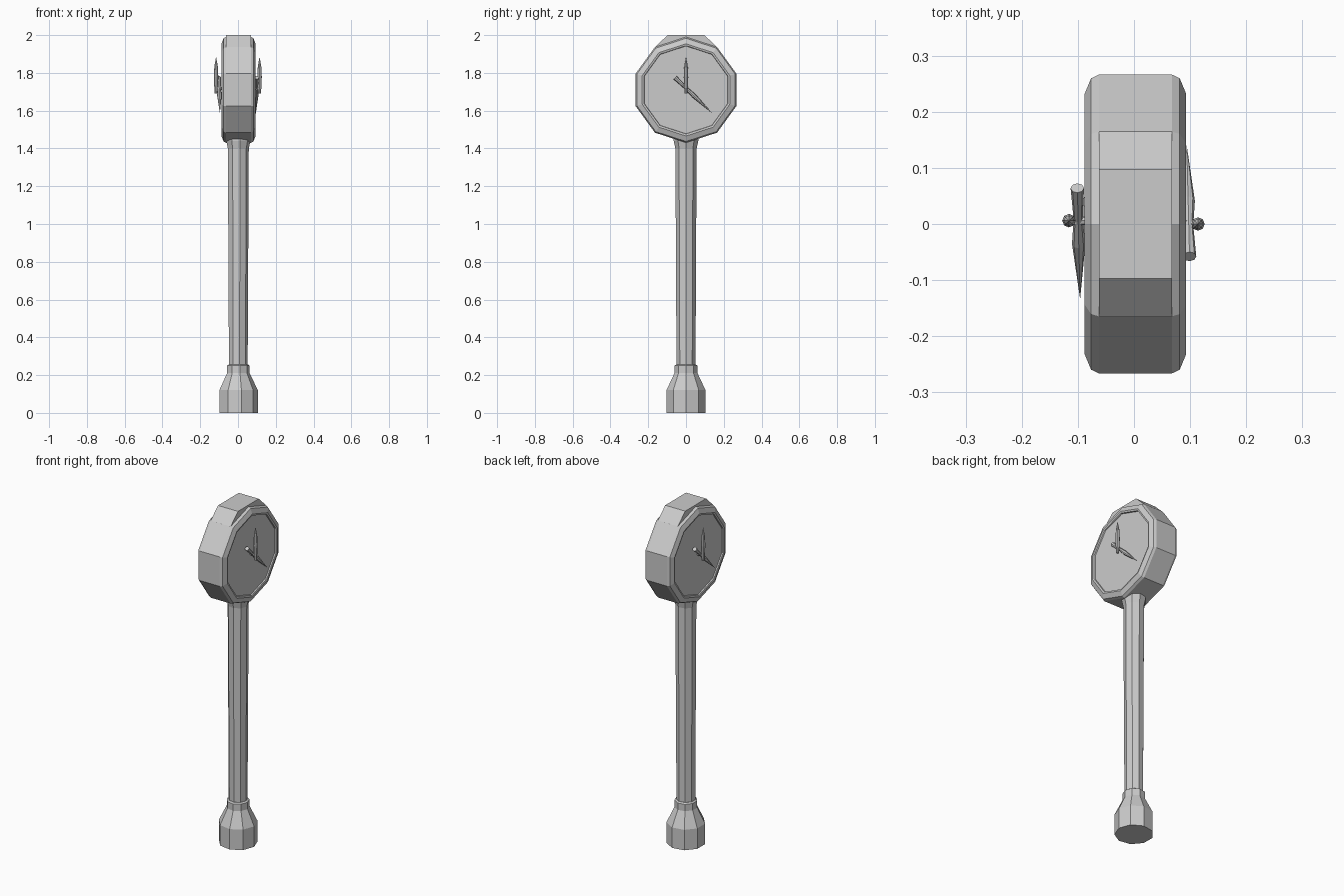
import bpy, bmesh, math
from mathutils import Vector, Matrix

if "Cube" in bpy.data.objects:
    bpy.data.objects.remove(bpy.data.objects["Cube"])

def lathe(name, profile, sides, phase=0.0, matrix=Matrix()):
    """Flat-sided solid from (radius, height) pairs along local z; ends are capped."""
    bm = bmesh.new()
    rings = []
    for r, h in profile:
        if r == 0:
            rings.append([bm.verts.new((0, 0, h))])
        else:
            angles = [phase + math.tau * i / sides for i in range(sides)]
            rings.append([bm.verts.new((r * math.cos(a), r * math.sin(a), h)) for a in angles])
    for a, b in zip(rings, rings[1:]):
        for i in range(sides):
            j = (i + 1) % sides
            quad = [a[i % len(a)], a[j % len(a)], b[j % len(b)], b[i % len(b)]]
            bm.faces.new(list(dict.fromkeys(quad)))
    for ring in (rings[0], rings[-1]):
        if len(ring) > 2:
            bm.faces.new(ring)
    return finish(name, bm, matrix)

def finish(name, bm, matrix=Matrix()):
    bmesh.ops.recalc_face_normals(bm, faces=bm.faces)
    bm.transform(matrix)
    mesh = bpy.data.meshes.new(name)
    bm.to_mesh(mesh)
    bm.free()
    obj = bpy.data.objects.new(name, mesh)
    bpy.context.collection.objects.link(obj)
    return obj

def spindle(name, start, end, stations, turn):
    """Tapered clock hand between two points; stations are (radius, fraction)."""
    start, end = Vector(start), Vector(end)
    d = end - start
    m = Matrix.Translation(start) @ d.to_track_quat('Z', 'Y').to_matrix().to_4x4()
    return lathe(name, [(r, t * d.length) for r, t in stations], 8, 0, turn @ m)

# Nine-sided foot and post
lathe("base", [(.105, 0), (.105, .12), (.062, .21), (.062, .25), (.053, .256)], 9)
lathe("post", [(.051, .24), (.057, 1.40), (.066, 1.44), (.066, 1.50)], 9)

# Ten-sided clock case with bevelled rim and recessed dials
CX, CZ = .0025, 1.71
half = [(.232, .081), (.234, .088), (.244, .0905), (.273, .079), (.28, .065)]
case = [(r, -h) for r, h in half] + [(r, h) for r, h in reversed(half)]
to_x = Matrix.Translation((CX, 0, CZ)) @ Matrix.Rotation(math.pi / 2, 4, 'Y')
lathe("clock_case", case, 10, 0, to_x)

# Trapezoid crown on top of the case
bm = bmesh.new()
outline = [(-.165, 1.936), (-.097, 2.0), (.097, 2.0), (.165, 1.936)]
front = bm.faces.new([bm.verts.new((CX - .065, y, z)) for y, z in outline])
ext = bmesh.ops.extrude_face_region(bm, geom=[front], use_keep_orig=True)
bmesh.ops.translate(bm, vec=(.13, 0, 0), verts=[v for v in ext["geom"] if isinstance(v, bmesh.types.BMVert)])
finish("crown", bm)

# Hands on both dials
for side, turn in (("right", Matrix()),
                   ("left", Matrix.Translation((-.002, .006, 0)) @ Matrix.Rotation(math.pi, 4, 'Z'))):
    spindle(side + "_minute_hand", (.099, -.058, 1.775), (.094, .14, 1.585),
            [(.012, 0), (.008, .28), (.012, .5), (0, 1)], turn)
    spindle(side + "_hour_hand", (.114, 0, 1.69), (.114, 0, 1.885),
            [(.008, 0), (.012, .45), (.009, .75), (0, 1)], turn)
    # Short pivot joining the hands to the dial
    spindle(side + "_pivot", (.08, 0, 1.718), (.118, 0, 1.718), [(.008, 0), (.008, 1)], turn)
